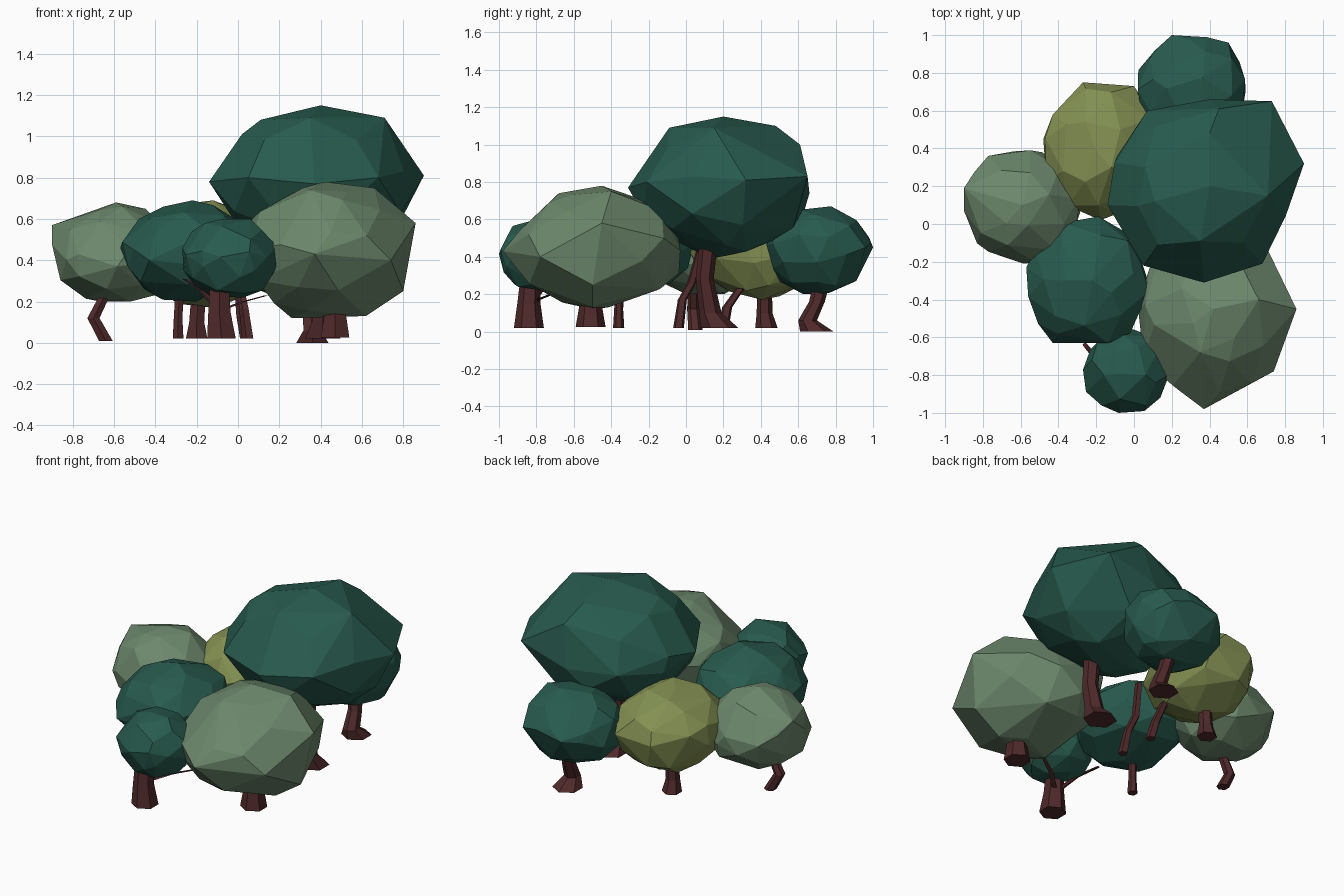
import bpy, bmesh, math, random
from mathutils import Vector, Euler

if "Cube" in bpy.data.objects:
    bpy.data.objects.remove(bpy.data.objects["Cube"])


def material(name, rgb):
    m = bpy.data.materials.new(name)
    m.use_nodes = True
    colour = [(c / 255) ** 2.2 for c in rgb] + [1]
    m.diffuse_color = colour
    m.node_tree.nodes["Principled BSDF"].inputs["Base Color"].default_value = colour
    return m


TEAL = material("deep teal leaf", (44, 91, 79))
SAGE = material("sage leaf", (108, 135, 108))
OLIVE = material("olive leaf", (130, 143, 83))
BARK = material("red brown bark", (80, 45, 46))


def finish(bm, name, mat):
    bmesh.ops.recalc_face_normals(bm, faces=bm.faces)
    mesh = bpy.data.meshes.new(name)
    bm.to_mesh(mesh)
    bm.free()
    mesh.materials.append(mat)
    bpy.context.collection.objects.link(bpy.data.objects.new(name, mesh))


def canopy(name, mat, low, high, corners=(), seed=1):
    """Faceted, uneven ball fitted between two corners, with chosen peaks."""
    rng = random.Random(seed)
    low, high = Vector(low), Vector(high)
    ball = bmesh.new()
    bmesh.ops.create_icosphere(ball, subdivisions=2, radius=1)
    turn = Euler([rng.uniform(0, math.tau) for _ in range(3)]).to_matrix()
    points = []
    for v in ball.verts:
        wobble = Vector([rng.uniform(-0.15, 0.15) for _ in range(3)])
        points.append((turn @ v.co + wobble).normalized() * rng.uniform(0.96, 1.04))
    ball.free()
    # fit to the bounds
    for i in range(3):
        a = min(p[i] for p in points)
        b = max(p[i] for p in points)
        for p in points:
            p[i] = low[i] + (p[i] - a) / (b - a) * (high[i] - low[i])
    # swap the closest point for each peak
    for c in corners:
        points.remove(min(points, key=lambda p: (p - Vector(c)).length))
    points += [Vector(c) for c in corners]
    # wrap the points in flat facets
    bm = bmesh.new()
    for p in points:
        bm.verts.new(p)
    bmesh.ops.convex_hull(bm, input=bm.verts)
    loose = [v for v in bm.verts if not v.link_faces]
    bmesh.ops.delete(bm, geom=loose, context='VERTS')
    bmesh.ops.dissolve_limit(bm, angle_limit=math.radians(8),
                             verts=bm.verts, edges=bm.edges)
    finish(bm, name, mat)


def limb(name, path, sides=6):
    """Tapered angular tube; each path point is x, y, z, radius."""
    bm = bmesh.new()
    rings = []
    for x, y, z, r in path:
        rings.append([bm.verts.new((x + r * math.cos(math.tau * (k + 0.5) / sides),
                                    y + r * math.sin(math.tau * (k + 0.5) / sides), z))
                      for k in range(sides)])
    for a, b in zip(rings, rings[1:]):
        for k in range(sides):
            n = (k + 1) % sides
            bm.faces.new((a[k], a[n], b[n], b[k]))
    bm.faces.new(rings[0])
    bm.faces.new(rings[-1])
    finish(bm, name, BARK)


# Leaf canopies
canopy("tall_canopy", TEAL, (-.12, -.26, .41), (.82, .63, 1.11),
       [(.9, .32, .81), (.73, .65, .83), (.37, -.31, .77), (.4, .2, 1.15),
        (.71, .15, 1.09), (.11, .12, 1.08), (-.14, .1, .78), (.68, -.21, .8),
        (.05, -.22, .8), (.07, .6, .76), (.4, .66, .74), (.35, .13, .39),
        (.4, .48, 1.1), (.45, .61, 1), (.35, -.09, 1.09)], 3)
canopy("front_canopy", SAGE, (.02, -.92, .13), (.81, -.03, .75),
       [(.37, -.98, .43), (.86, -.45, .58), (.42, -.45, .78), (.66, -.4, .75),
        (.8, -.5, .25), (.26, -.5, .12), (.62, -.5, .13), (.74, -.78, .4),
        (.05, -.71, .45), (.08, -.24, .5), (.7, -.12, .5), (.35, -.68, .74)], 5)
canopy("middle_canopy", TEAL, (-.56, -.65, .2), (.08, .04, .67),
       [(-.57, -.23, .46), (-.43, -.63, .4), (-.22, -.3, .69), (-.36, -.3, .66)], 8)
canopy("small_front_canopy", TEAL, (-.27, -1, .22), (.19, -.55, .6),
       [(.06, -.8, .6), (-.16, -.8, .58)], seed=11)
canopy("right_canopy", SAGE, (-.9, -.21, .2), (-.28, .39, .66),
       [(-.59, .1, .68), (-.9, .19, .57), (-.55, .39, .45)], 14)
canopy("back_canopy", OLIVE, (-.47, .02, .17), (.13, .74, .68),
       [(-.27, .75, .45), (0, .73, .45), (-.48, .45, .4), (-.12, .3, .69)], 17)
canopy("far_back_canopy", TEAL, (.02, .43, .2), (.59, 1, .67),
       [(.2, 1, .45), (.5, .96, .45)], 20)

# Trunks
limb("tall_trunk", [(.41, .18, .02, .1), (.41, .13, .1, .06),
                    (.42, .1, .28, .048), (.42, .12, .48, .05)])
limb("front_trunk", [(.47, -.51, .025, .08), (.47, -.51, .14, .06), (.47, -.5, .3, .05)])
limb("middle_trunk", [(-.29, -.36, .02, .03), (-.29, -.36, .12, .024), (-.28, -.35, .3, .024)])
limb("small_front_trunk", [(-.08, -.84, .02, .08), (-.09, -.84, .15, .062), (-.09, -.83, .33, .05)])
limb("right_trunk", [(-.64, .05, .01, .038), (-.7, .04, .12, .034),
                     (-.65, .04, .22, .03), (-.63, .06, .3, .03)])
limb("back_trunk", [(-.2, .43, .02, .06), (-.2, .42, .1, .042), (-.19, .42, .25, .04)])
limb("far_back_trunk", [(.36, .7, 0, .09), (.36, .65, .06, .05),
                        (.35, .7, .16, .042), (.33, .73, .28, .045)])

# Slender stems and side branches
limb("thin_stem", [(.05, -.04, .02, .03), (.03, -.02, .17, .025),
                   (.01, .03, .26, .025), (.03, .08, .45, .022)], 5)
limb("thin_back_stem", [(.04, .2, .02, .03), (.02, .22, .13, .028), (.01, .29, .23, .025)], 5)
limb("left_branch", [(-.08, -.82, .16, .018), (.03, -.72, .2, .014), (.14, -.66, .23, .011)], 5)
limb("right_branch", [(-.1, -.82, .17, .02), (-.18, -.74, .26, .016), (-.26, -.64, .31, .012)], 5)
